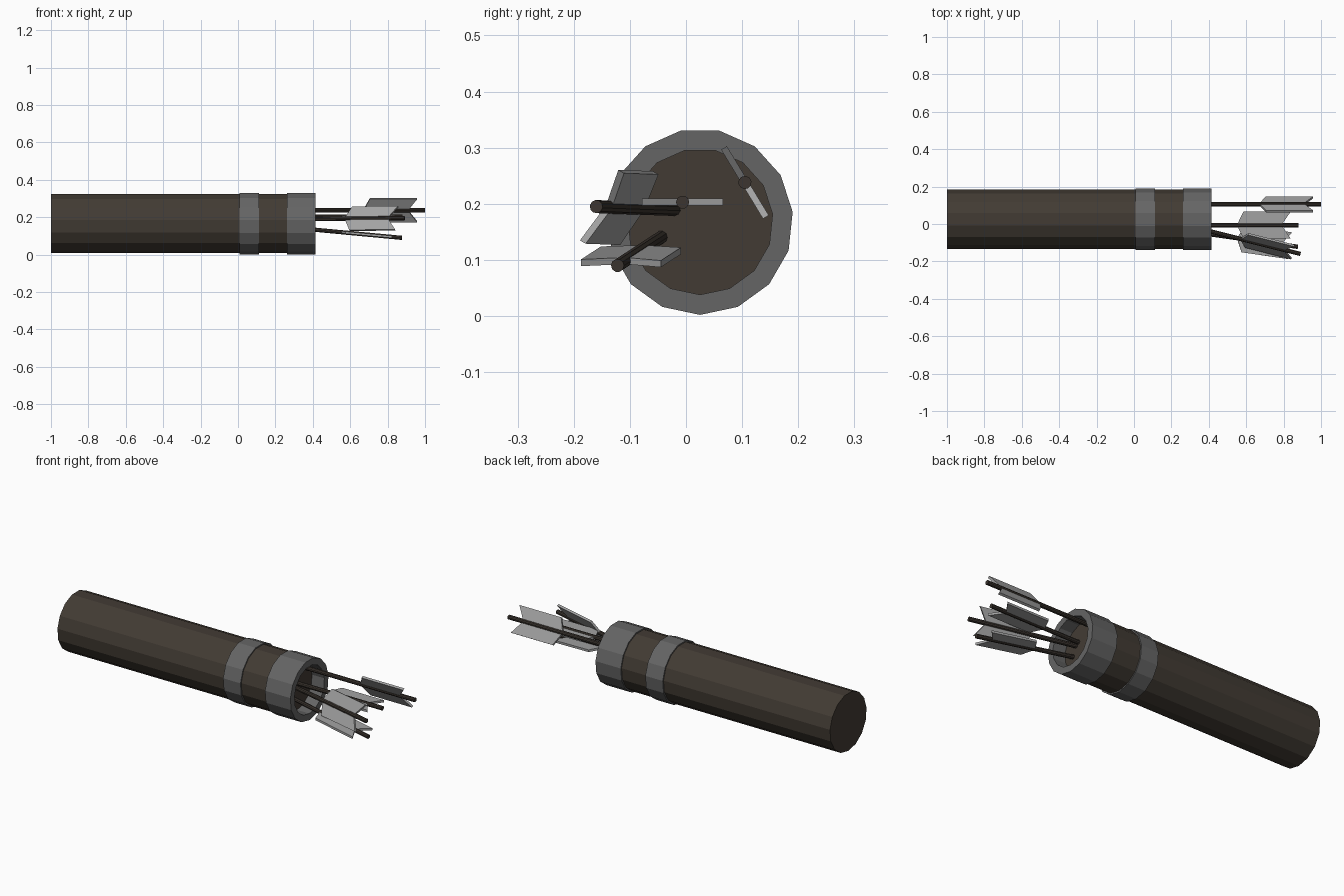
import bpy, bmesh, math
from mathutils import Vector

old = bpy.data.objects.get("Cube")
if old:
    bpy.data.objects.remove(old)

SIDES = 15
AXIS_Y, AXIS_Z = 0.025, 0.168
FLOOR_X = 0.34


def material(name, rgb):
    m = bpy.data.materials.new(name)
    m.use_nodes = True
    colour = (*rgb, 1)
    m.diffuse_color = colour
    m.node_tree.nodes["Principled BSDF"].inputs["Base Color"].default_value = colour
    return m


leather = material("dark leather", (0.055, 0.044, 0.034))
metal = material("grey metal", (0.13, 0.13, 0.13))
wood = material("dark wood", (0.045, 0.036, 0.029))
feather = material("pale feather", (0.36, 0.36, 0.36))


def finish(name, bm, mat):
    bmesh.ops.recalc_face_normals(bm, faces=bm.faces)
    mesh = bpy.data.meshes.new(name)
    bm.to_mesh(mesh)
    bm.free()
    mesh.materials.append(mat)
    obj = bpy.data.objects.new(name, mesh)
    bpy.context.collection.objects.link(obj)
    return obj


def lathe(name, profile, mat, closed):
    """Spin (x, radius) points round the quiver axis, one corner pointing down."""
    bm = bmesh.new()
    rings = []
    for x, r in profile:
        ring = []
        for i in range(SIDES):
            a = 2 * math.pi * i / SIDES
            ring.append(bm.verts.new((x, AXIS_Y + r * math.sin(a), AXIS_Z - r * math.cos(a))))
        rings.append(ring)
    pairs = list(zip(rings, rings[1:]))
    if closed:
        pairs.append((rings[-1], rings[0]))
    else:
        bm.faces.new(rings[0])
        bm.faces.new(rings[-1])
    for a, b in pairs:
        for i in range(SIDES):
            j = (i + 1) % SIDES
            bm.faces.new((a[i], a[j], b[j], b[i]))
    return finish(name, bm, mat)


# Quiver body and its two bands
lathe("quiver_body", [(-1, 0.159), (FLOOR_X, 0.159)], leather, False)
lathe("middle_band", [(0.008, 0.155), (0.008, 0.166), (0.113, 0.166), (0.113, 0.155)], metal, True)
lathe("rim_band", [(0.262, 0.155), (0.262, 0.166), (0.415, 0.166), (0.415, 0.13),
                   (FLOOR_X - 0.02, 0.13)], metal, True)


def arrow(name, base, tip, spread):
    """Round shaft with a flat notched vane; spread is the vane's (y, z) direction."""
    base, tip = Vector(base), Vector(tip)
    d = (tip - base).normalized()
    w = Vector((0, *spread))
    w = (w - d * w.dot(d)).normalized()
    n = d.cross(w)

    bm = bmesh.new()
    sides, radius = 10, 0.0118
    ends = []
    for c in (base - d * 0.03, tip):
        angles = [2 * math.pi * i / sides for i in range(sides)]
        ends.append([bm.verts.new(c + radius * (w * math.cos(a) + n * math.sin(a))) for a in angles])
        bm.faces.new(ends[-1])
    for i in range(sides):
        j = (i + 1) % sides
        bm.faces.new((ends[0][i], ends[0][j], ends[1][j], ends[1][i]))
    finish(name + "_shaft", bm, wood)

    # Half outline as (distance along shaft from tip, distance out), mirrored
    half = [(-0.33, 0), (-0.295, 0.072), (-0.042, 0.072), (-0.092, 0)]
    bm = bmesh.new()
    for side in (1, -1):
        layers = [[bm.verts.new(tip + d * s + w * (o * side) + n * t) for s, o in half]
                  for t in (-0.006, 0.006)]
        for layer in layers:
            bm.faces.new(layer)
        for i in range(3):
            bm.faces.new((layers[0][i], layers[0][i + 1], layers[1][i + 1], layers[1][i]))
    bmesh.ops.remove_doubles(bm, verts=bm.verts, dist=0.0001)
    finish(name + "_fletching", bm, feather)


arrow("back_arrow", (FLOOR_X, 0.105, 0.238), (1.0, 0.105, 0.238), (-0.08, 0.132))
arrow("centre_arrow", (FLOOR_X, -0.006, 0.203), (0.88, -0.006, 0.203), (1, 0))
arrow("front_arrow", (FLOOR_X, -0.022, 0.19), (0.89, -0.16, 0.195), (0.075, 0.13))
arrow("low_arrow", (FLOOR_X, -0.045, 0.14), (0.876, -0.122, 0.09), (1, 0))
